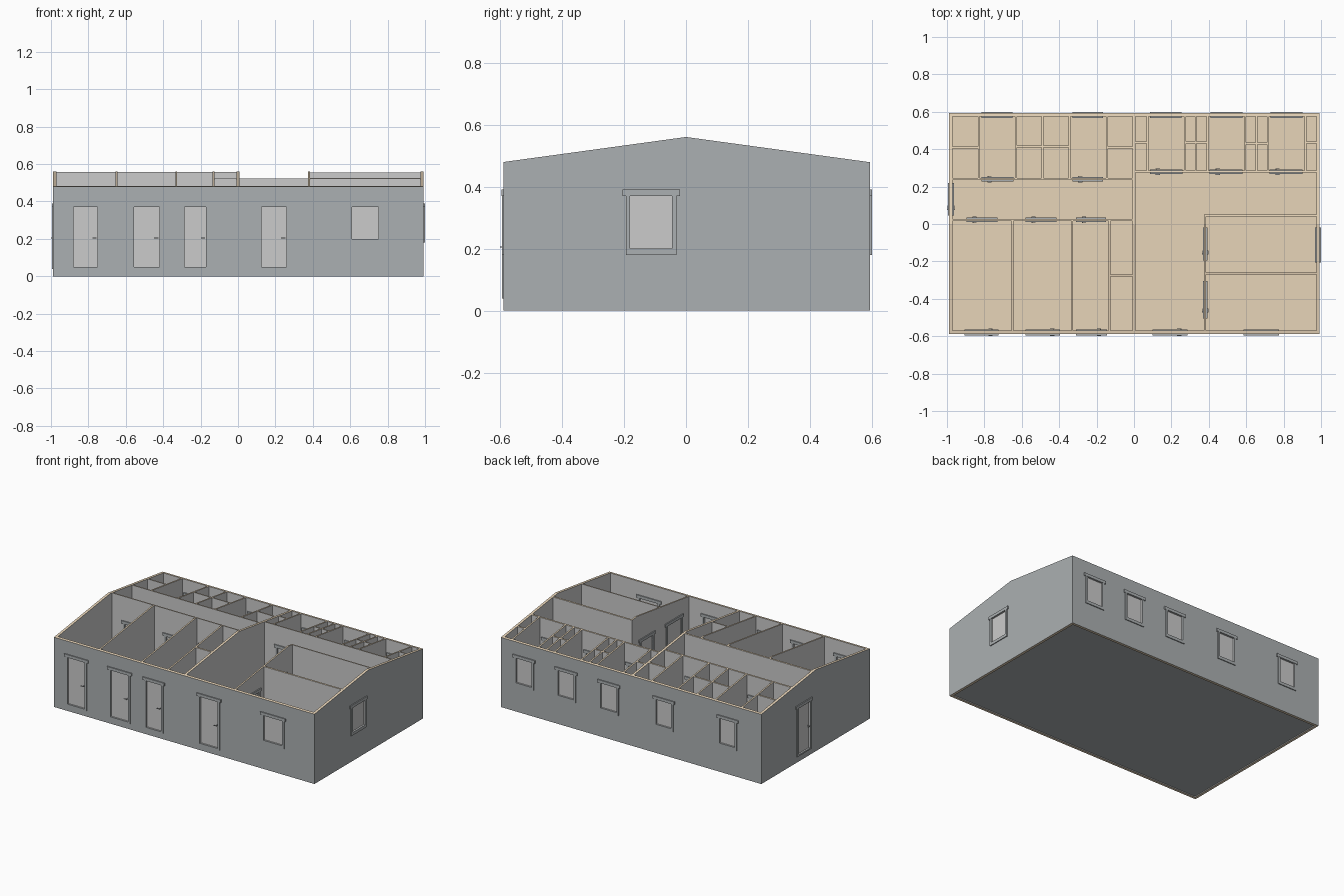
import bpy, bmesh
from mathutils import Matrix, Vector

if "Cube" in bpy.data.objects:
    bpy.data.objects.remove(bpy.data.objects["Cube"])


def material(name, col):
    m = bpy.data.materials.new(name)
    m.diffuse_color = (*col, 1)
    m.use_nodes = True
    m.node_tree.nodes["Principled BSDF"].inputs["Base Color"].default_value = m.diffuse_color
    return m


PLASTER = material("plaster", (0.8, 0.8, 0.8))
RENDER = material("outer_render", (0.41, 0.435, 0.445))
TIMBER = material("tan_core", (0.8, 0.66, 0.48))
X0, X1, Y0, Y1 = -0.988, 0.993, -0.588, 0.593   # outer faces of the house
FLOOR, HEAD = 0.04, 0.37
T, t = 0.018, 0.01                              # outer and inner wall thickness


def roof(y):
    return 0.56 - 0.137 * abs(y)


def add_box(bm, lo, hi):
    lo, hi = Vector(lo), Vector(hi)
    size = hi - lo
    m = Matrix.Translation((lo + hi) / 2) @ Matrix.Diagonal((*[abs(s) for s in size], 1))
    bmesh.ops.create_cube(bm, size=1, matrix=m)


def finish(bm, name, mats):
    bmesh.ops.recalc_face_normals(bm, faces=bm.faces)
    me = bpy.data.meshes.new(name)
    bm.to_mesh(me)
    bm.free()
    for m in mats:
        me.materials.append(m)
    ob = bpy.data.objects.new(name, me)
    bpy.context.collection.objects.link(ob)
    return ob


def span_box(bm, axis, p, u0, u1, v0, v1, z0, z1):
    """Box with u along the wall, v across it (relative to wall centre p)."""
    if axis == 'x':
        add_box(bm, (u0, p + v0, z0), (u1, p + v1, z1))
    else:
        add_box(bm, (p + v0, u0, z0), (p + v1, u1, z1))


def opening(name, axis, p, half, u0, u1, handle):
    """Casing, leaf or pane, and lever handles; handle = -1 / 1 for a door side, 0 for a window."""
    sill = 0.05 if handle else 0.20
    base = FLOOR if handle else 0.18
    d = half + 0.006
    bm = bmesh.new()
    for s in (-1, 1):
        v0, v1 = sorted((s * (half - 0.001), s * d))
        span_box(bm, axis, p, u0 - 0.014, u0, v0, v1, base, HEAD)
        span_box(bm, axis, p, u1, u1 + 0.014, v0, v1, base, HEAD)
        span_box(bm, axis, p, u0, u1, v0, v1, base, sill)
        v0, v1 = sorted((s * (half - 0.001), s * (d + 0.001)))
        span_box(bm, axis, p, u0 - 0.025, u1 + 0.025, v0, v1, HEAD, HEAD + 0.02)
    finish(bm, name + "_casing", [RENDER])
    bm = bmesh.new()
    span_box(bm, axis, p, u0, u1, -0.003, 0.003, sill, HEAD)
    finish(bm, name + ("_leaf" if handle else "_pane"), [PLASTER])
    if handle:
        bm = bmesh.new()
        h = (u1 - 0.009) if handle > 0 else (u0 + 0.009)
        tip = half + 0.012
        span_box(bm, axis, p, h - 0.002, h + 0.002, -tip, tip, 0.203, 0.207)
        for s in (-1, 1):
            v0, v1 = sorted((s * (tip - 0.003), s * tip))
            a, b = sorted((h + 0.003 * handle, h - 0.02 * handle))
            span_box(bm, axis, p, a, b, v0, v1, 0.203, 0.207)
        finish(bm, name + "_handle", [RENDER])


def wall(name, axis, p, a, b, thick, holes=(), z0=FLOOR):
    """Wall clipped to the roof slope, with holes = [(u0, u1, handle)]."""
    h = thick / 2
    if axis == 'x':
        xa, xb, ya, yb = a, b, p - h, p + h
    else:
        xa, xb, ya, yb = p - h, p + h, a, b
    ys = [ya, 0, yb] if ya < 0 < yb else [ya, yb]
    prof = [(yb, z0), (ya, z0)] + [(y, roof(y)) for y in ys]
    bm = bmesh.new()
    f = bm.faces.new([bm.verts.new((xa, y, z)) for y, z in prof])
    ext = bmesh.ops.extrude_face_region(bm, geom=[f])
    bmesh.ops.translate(bm, vec=(xb - xa, 0, 0),
                        verts=[e for e in ext["geom"] if isinstance(e, bmesh.types.BMVert)])
    ob = finish(bm, name, [PLASTER, RENDER, TIMBER])
    if holes:
        bm = bmesh.new()
        for u0, u1, hd in holes:
            span_box(bm, axis, p, u0, u1, -0.05, 0.05, 0.05 if hd else 0.20, HEAD)
        cut = finish(bm, "cutter", [])
        cut.hide_render = True
        mod = ob.modifiers.new("holes", 'BOOLEAN')
        mod.object, mod.operation, mod.solver = cut, 'DIFFERENCE', 'EXACT'
        bpy.context.view_layer.objects.active = ob
        bpy.ops.object.modifier_apply(modifier=mod.name)
        bpy.data.objects.remove(cut)
    # tan cut edges, darker outer faces, plain inner faces
    for f in ob.data.polygons:
        c, n = f.center, f.normal
        f.material_index = 0
        if abs(n.z) > 0.7 and (c.z > 0.44 or c.z < 0.001):
            f.material_index = 2
        elif (min(abs(c.x - X0), abs(c.x - X1)) < 0.001
              or min(abs(c.y - Y0), abs(c.y - Y1)) < 0.001):
            f.material_index = 1
    for i, (u0, u1, hd) in enumerate(holes):
        opening(f"{name}_{'door' if hd else 'window'}_{i}", axis, p, h, u0, u1, hd)


# floor slab, tan on top
bm = bmesh.new()
add_box(bm, (X0 + T, Y0 + T, 0.006), (X1 - T, Y1 - T, FLOOR))
slab = finish(bm, "floor_slab", [RENDER, TIMBER])
for f in slab.data.polygons:
    f.material_index = 1 if f.normal.z > 0.5 else 0

# outer walls
wall("front_wall", 'x', Y0 + T / 2, X0 + T, X1 - T, T,
     [(-0.88, -0.75, 1), (-0.555, -0.42, 1), (-0.285, -0.17, 1), (0.125, 0.26, 1), (0.61, 0.75, 0)], 0)
wall("back_wall", 'x', Y1 - T / 2, X0 + T, X1 - T, T,
     [(-0.79, -0.675, 0), (-0.305, -0.19, 0), (0.11, 0.23, 0), (0.435, 0.555, 0), (0.755, 0.875, 0)], 0)
wall("left_wall", 'y', X0 + T / 2, Y0, Y1, T, [(0.07, 0.195, -1)], 0)
wall("right_wall", 'y', X1 - T / 2, Y0, Y1, T, [(-0.18, -0.045, 0)], 0)

# main inner walls
L, R, F, B = X0 + T, X1 - T, Y0 + T, Y1 - T
wall("party_wall", 'y', 0.0, F, B, 0.016)
wall("corridor_wall_south", 'x', 0.022, L, 0, t,
     [(-0.87, -0.755, -1), (-0.555, -0.44, -1), (-0.285, -0.175, -1)])
wall("corridor_wall_north", 'x', 0.24, L, 0, t, [(-0.79, -0.67, -1), (-0.305, -0.19, -1)])
wall("hall_wall", 'x', 0.28, 0, R, t, [(0.11, 0.235, -1), (0.43, 0.555, -1), (0.75, 0.875, -1)])
wall("room_wall", 'y', 0.38, F, 0.05, t, [(-0.17, -0.045, -1), (-0.48, -0.33, -1)])

# plain partitions running front to back
for i, (x, a, b) in enumerate(
        [(x, 0.24, B) for x in (-0.83, -0.63, -0.49, -0.345, -0.145)]
        + [(x, F, 0.022) for x in (-0.65, -0.33, -0.13)]
        + [(x, 0.28, B) for x in (0.072, 0.272, 0.33, 0.392, 0.595, 0.655, 0.717, 0.917)]):
    wall(f"partition_deep_{i}", 'y', x, a, b, t)

# plain partitions running left to right
for i, (y, a, b) in enumerate([
        (0.41, L, -0.83), (0.415, -0.63, -0.345), (0.41, -0.145, 0), (-0.275, -0.13, 0),
        (0.435, 0, 0.072), (0.435, 0.272, 0.392), (0.43, 0.595, 0.717), (0.435, 0.917, R),
        (0.045, 0.38, R), (-0.265, 0.38, R)]):
    wall(f"partition_wide_{i}", 'x', y, a, b, t)
